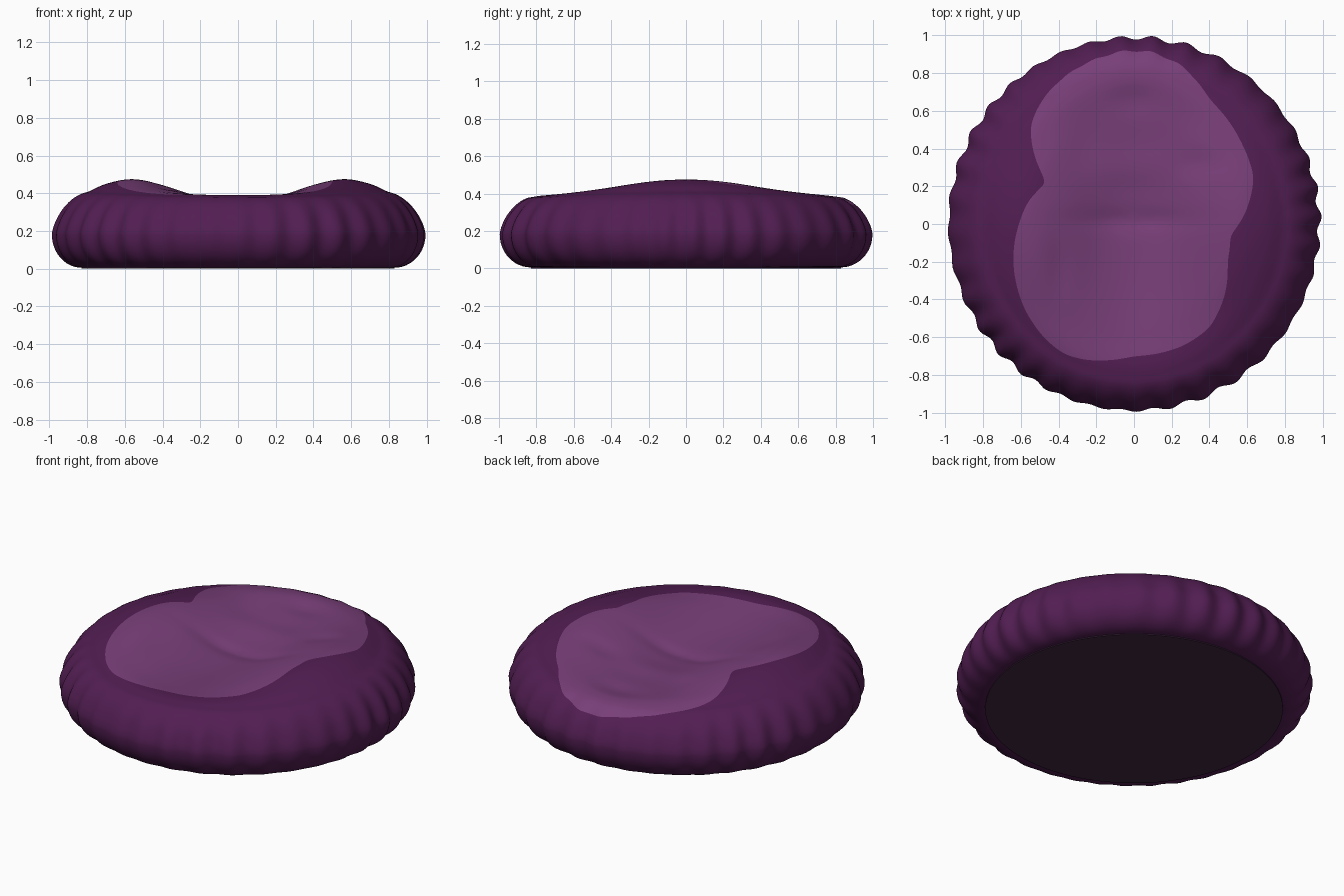
import bpy, bmesh
from math import sin, cos, pi, exp, atan2, hypot

if "Cube" in bpy.data.objects:
    bpy.data.objects.remove(bpy.data.objects["Cube"])

N = 400          # columns around the cushion
RIM_Z = 0.18     # height of the widest point
BASE_R = 0.83    # radius of the flat underside


def material(name, rgb):
    m = bpy.data.materials.new(name)
    m.diffuse_color = (*rgb, 1)
    m.use_nodes = True
    m.node_tree.nodes["Principled BSDF"].inputs["Base Color"].default_value = m.diffuse_color
    return m


def lerp_table(t, pts):
    for (a, za), (b, zb) in zip(pts, pts[1:]):
        if t <= b:
            return za + (zb - za) * (t - a) / (b - a)
    return pts[-1][1]


def hermite(t, pts):
    # smooth curve through profile points
    def slope(i):
        a, b = pts[max(i - 1, 0)], pts[min(i + 1, len(pts) - 1)]
        return (b[1] - a[1]) / (b[0] - a[0]) if i else 0
    for i in range(len(pts) - 1):
        (a, za), (b, zb) = pts[i], pts[i + 1]
        if t <= b:
            h, s = b - a, (t - a) / (b - a)
            return ((2*s**3 - 3*s*s + 1) * za + (s**3 - 2*s*s + s) * h * slope(i)
                    + (3*s*s - 2*s**3) * zb + (s**3 - s*s) * h * slope(i + 1))
    return pts[-1][1]


# Top profiles: raised side bolsters along x, lower along y
SIDE = [(0, .345), (.15, .36), (.4, .445), (.56, .475), (.7, .45), (.8, .405)]
FRONT = [(0, .345), (.3, .355), (.6, .378), (.75, .39), (.83, .38)]
# Creases: x, y, x width, y width, depth
DENTS = [(0, .02, .3, .06, .014), (0, .66, .14, .08, .014), (-.25, .45, .1, .15, .01),
         (.35, .32, .12, .07, .01), (-.4, -.25, .06, .18, .008), (0, .3, .2, .1, -.012)]


def profile(rho, pts):
    edge, z0 = pts[-1]
    if rho <= edge:
        return hermite(rho, pts)
    s = min((rho - edge) / (1 - edge), 1)
    return RIM_Z + (z0 - RIM_Z) * (1 - s ** 1.6) ** 0.62


def top_z(rho, a):
    c = cos(a) ** 2
    z = c * profile(rho, SIDE) + (1 - c) * profile(rho, FRONT)
    x, y = rho * cos(a), rho * sin(a)
    for dx, dy, wx, wy, d in DENTS:
        z -= d * exp(-((x - dx) / wx) ** 2 - ((y - dy) / wy) ** 2)
    return z


def rim_radius(a):
    # gathered fabric ruffles
    amp = .009 + .004 * sin(5 * a + 1)
    return .986 + .003 * cos(2 * a + pi) + amp * sin(36 * a + 1.2 * sin(3 * a))


# Outline of the pale seat patch
outline = [(0, .93), (-.18, .89), (-.35, .8), (-.48, .67), (-.55, .52), (-.53, .37), (-.46, .22),
           (-.56, .12), (-.61, 0), (-.64, -.2), (-.58, -.45), (-.47, -.61), (-.37, -.69),
           (-.26, -.72), (0, -.7), (.25, -.65), (.4, -.55), (.48, -.38), (.495, -.2),
           (.51, -.06), (.59, .06), (.635, .25), (.57, .43), (.4, .66), (.27, .83), (.15, .9)]
polar = sorted((atan2(y, x) % (2 * pi), hypot(x, y)) for x, y in outline)
polar = [(polar[-1][0] - 2*pi, polar[-1][1])] + polar + [(polar[0][0] + 2*pi, polar[0][1])]
angles = [2 * pi * i / N for i in range(N)]
patch = [lerp_table(a, polar) for a in angles]
for _ in range(14):
    patch = [(patch[i - 1] + 2 * patch[i] + patch[(i + 1) % N]) / 4 for i in range(N)]

# Cushion: seat patch, bolster and rounded underside in one skin
bm = bmesh.new()
PATCH_RINGS, TOP_RINGS, LOW_RINGS = 24, 26, 12
rings = []


def add_ring(fn):
    rings.append([bm.verts.new(fn(i, a)) for i, a in enumerate(angles)])


def skin_point(rho, a):
    w = min(max((rho - .78) / .2, 0), 1) ** 1.5
    r = rho * (1 + w * (rim_radius(a) - 1))
    return (r * cos(a), r * sin(a), top_z(rho, a))


for k in range(1, PATCH_RINGS + 1):
    add_ring(lambda i, a: skin_point(patch[i] * k / PATCH_RINGS, a))
for k in range(1, TOP_RINGS + 1):
    s = sin(k / TOP_RINGS * pi / 2)
    add_ring(lambda i, a: skin_point(patch[i] + (1 - patch[i]) * s, a))
for k in range(1, LOW_RINGS + 1):
    t = k / LOW_RINGS * pi / 2

    def low(i, a):
        r = BASE_R + (rim_radius(a) - BASE_R) * cos(t)
        return (r * cos(a), r * sin(a), .005 + (RIM_Z - .005) * (1 - sin(t)))
    add_ring(low)

centre = bm.verts.new((0, 0, top_z(0, 0)))
for i in range(N):
    j = (i + 1) % N
    bm.faces.new((centre, rings[0][i], rings[0][j])).material_index = 1
    for k in range(len(rings) - 1):
        f = bm.faces.new((rings[k][i], rings[k + 1][i], rings[k + 1][j], rings[k][j]))
        f.material_index = 1 if k < PATCH_RINGS - 1 else 0
for f in bm.faces:
    f.smooth = True
mesh = bpy.data.meshes.new("cushion")
bm.to_mesh(mesh)
bm.free()
mesh.materials.append(material("plum", (.085, .013, .085)))
mesh.materials.append(material("pale_plum", (.19, .05, .19)))
bpy.context.collection.objects.link(bpy.data.objects.new("cushion", mesh))

# Flat base
bpy.ops.mesh.primitive_cylinder_add(vertices=96, radius=BASE_R, depth=.006, location=(0, 0, .003))
base = bpy.context.object
base.name = "base"
base.data.materials.append(material("dark_base", (.05, .02, .05)))
bpy.ops.object.shade_smooth_by_angle()
